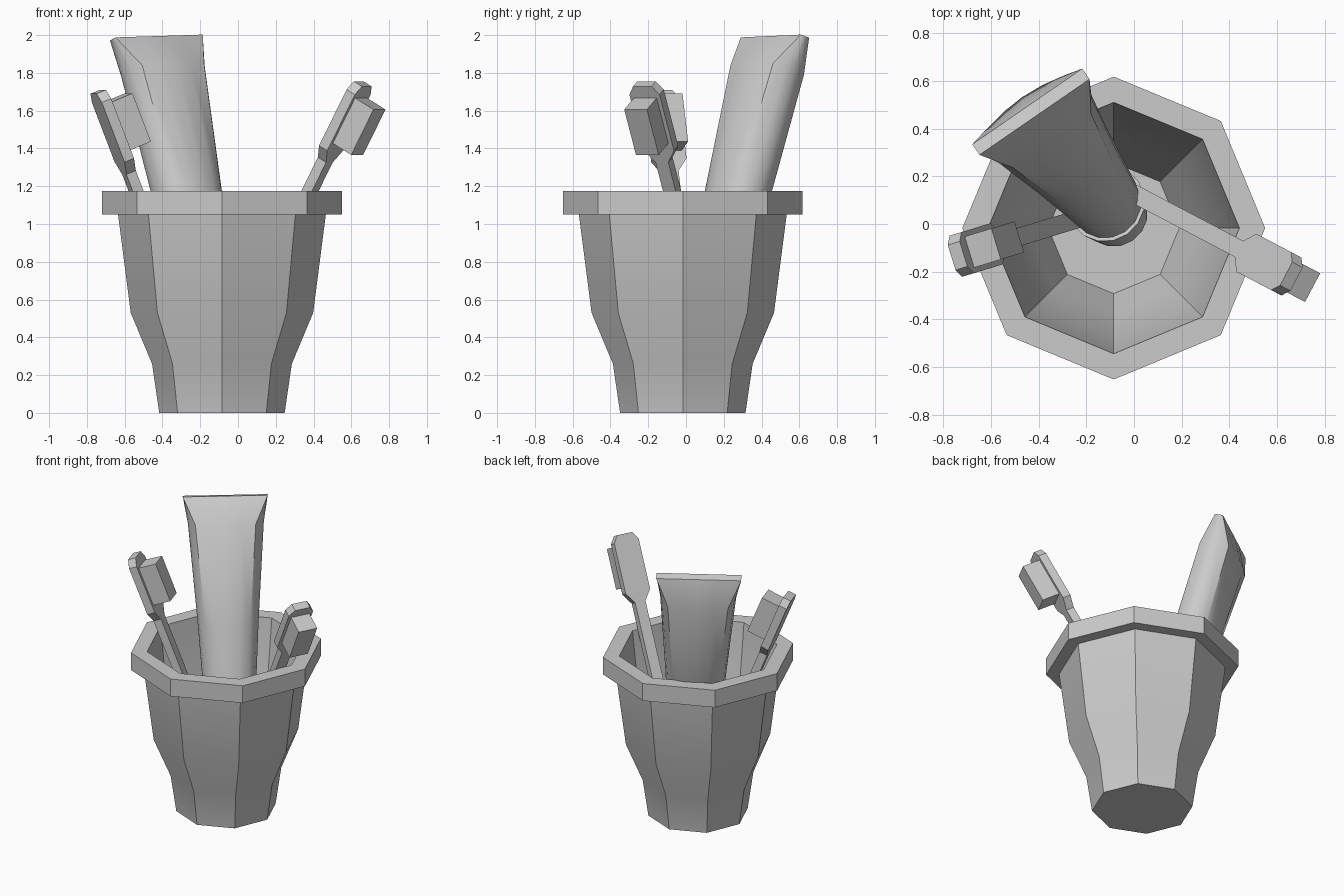
import bpy, bmesh, math
from mathutils import Vector, Matrix

if "Cube" in bpy.data.objects:
    bpy.data.objects.remove(bpy.data.objects["Cube"])


def frame(tip, axis, wide):
    # local frame: x = wide, y = thickness, z = along the axis, origin at the tip
    a = Vector(axis).normalized()
    w = Vector(wide)
    w = (w - a * w.dot(a)).normalized()
    n = w.cross(a)
    return Matrix.Translation(tip) @ Matrix((w, n, a)).transposed().to_4x4()


def loft(name, rings, mat=Matrix(), caps=True, angle=30):
    bm = bmesh.new()
    loops = [[bm.verts.new(mat @ Vector(p)) for p in r] for r in rings]
    for a, b in zip(loops, loops[1:]):
        for i in range(len(a)):
            j = (i + 1) % len(a)
            bm.faces.new((a[i], a[j], b[j], b[i]))
    if caps:
        bm.faces.new(loops[0])
        bm.faces.new(loops[-1])
    bmesh.ops.recalc_face_normals(bm, faces=bm.faces)
    me = bpy.data.meshes.new(name)
    bm.to_mesh(me)
    bm.free()
    ob = bpy.data.objects.new(name, me)
    bpy.context.collection.objects.link(ob)
    bpy.ops.object.select_all(action='DESELECT')
    ob.select_set(True)
    bpy.context.view_layer.objects.active = ob
    bpy.ops.object.shade_smooth_by_angle(angle=math.radians(angle))
    return ob


def section(w, d, z, square=0.0, n=16):
    # ellipse that blends into a rectangle
    pts = []
    for i in range(n):
        c, s = math.cos(2 * math.pi * i / n), math.sin(2 * math.pi * i / n)
        k = 1 + square * (1 / max(abs(c), abs(s)) - 1)
        pts.append((w * c * k, d * s * k, z))
    return pts


# octagonal cup: outer wall, rim, inner wall and floor
profile = [(0.332, 0), (0.37, 0.26), (0.483, 0.53), (0.55, 1.05), (0.635, 1.05),
           (0.635, 1.175), (0.527, 1.175), (0.455, 0.54), (0.357, 0.28), (0.275, 0.06)]
loft("cup", [section(r, r, z, n=8) for r, z in profile],
     Matrix.Translation((-0.085, -0.017, 0)))

# squeezed tube with a flat crimped end, standing on its cap
tube = frame((-0.4325, 0.471, 1.987), (-0.317, 0.386, 1.613), (0.828, 0.56, 0))
loft("paste_tube", [section(0.15, 0.15, -1.68), section(0.2, 0.15, -0.85, 0.1),
                    section(0.25, 0.13, -0.18, 0.3), section(0.28, 0.028, 0, 1)], tube, angle=35)
loft("tube_cap", [section(0.14, 0.14, -1.88), section(0.165, 0.165, -1.68)], tube)


# toothbrushes: flat outlined plate plus bristle block
def brush(side, tip, axis, wide):
    mat = frame(tip, axis, wide)
    half = [(0.038, -1.72), (0.038, -0.46), (0.09, -0.39), (0.09, -0.05), (0.055, 0)]
    outline = half + [(-x, z) for x, z in reversed(half)]
    loft(side + "_brush_handle", [[(x, y, z) for x, z in outline] for y in (-0.028, 0.028)], mat)
    block = [(-0.068, -0.345), (0.068, -0.345), (0.068, -0.07), (-0.068, -0.07)]
    loft(side + "_brush_bristles", [[(x, y, z) for x, z in block] for y in (0.028, 0.154)], mat)


brush("right", (0.66, -0.22, 1.742), (0.43, -0.226, 0.875), (0.465, 0.885, 0))
brush("left", (-0.74, -0.133, 1.70), (-0.354, -0.108, 0.928), (-0.292, 0.956, 0))
